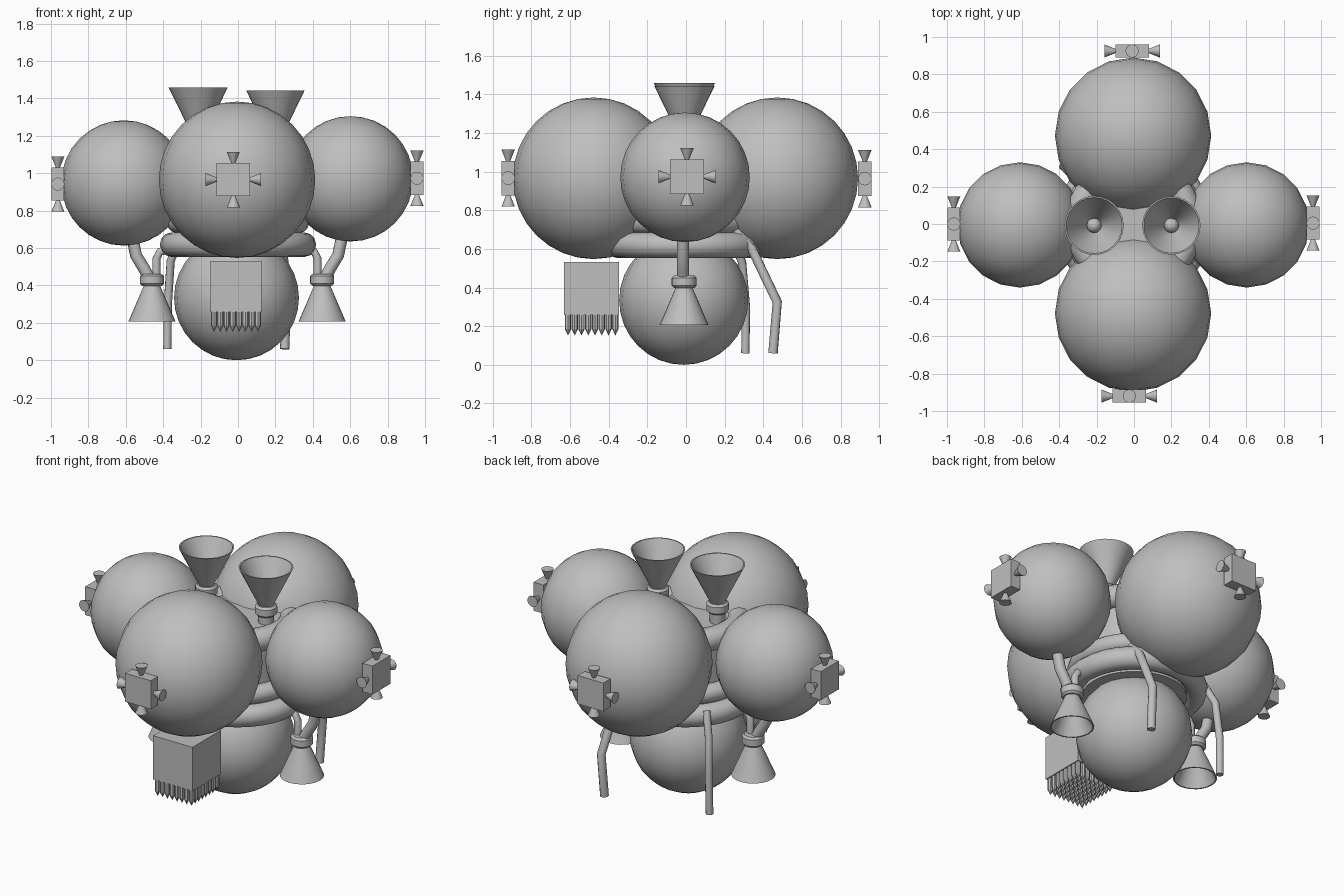
import bpy, bmesh, math
from mathutils import Vector, Matrix

if "Cube" in bpy.data.objects:
    bpy.data.objects.remove(bpy.data.objects["Cube"])

grey = bpy.data.materials.new("hull_grey")
grey.diffuse_color = (0.52, 0.52, 0.52, 1)
grey.use_nodes = True
grey.node_tree.nodes["Principled BSDF"].inputs["Base Color"].default_value = grey.diffuse_color


def finish(name, bm, angle=40):
    """Turn a bmesh into a named, smooth-shaded object."""
    bmesh.ops.recalc_face_normals(bm, faces=bm.faces)
    me = bpy.data.meshes.new(name)
    bm.to_mesh(me)
    bm.free()
    ob = bpy.data.objects.new(name, me)
    bpy.context.collection.objects.link(ob)
    me.materials.append(grey)
    bpy.ops.object.select_all(action='DESELECT')
    ob.select_set(True)
    bpy.context.view_layer.objects.active = ob
    bpy.ops.object.shade_smooth_by_angle(angle=math.radians(angle))
    return ob


def ball(name, loc, r, seg=20, rings=16):
    bm = bmesh.new()
    bmesh.ops.create_uvsphere(bm, u_segments=seg, v_segments=rings, radius=r,
                              matrix=Matrix.Translation(loc))
    return finish(name, bm)


def box(bm, loc, size):
    bmesh.ops.create_cube(bm, size=1, matrix=Matrix.Translation(loc) @ Matrix.Diagonal((*size, 1)))


def lathe(name, loc, profile, seg=24, closed=False):
    """Spin an (r, z) profile around the vertical axis through loc."""
    bm = bmesh.new()
    vs = [bm.verts.new((r, 0, z)) for r, z in profile]
    pairs = list(zip(vs, vs[1:])) + ([(vs[-1], vs[0])] if closed else [])
    edges = [bm.edges.new(p) for p in pairs]
    bmesh.ops.spin(bm, geom=vs + edges, cent=(0, 0, 0), axis=(0, 0, 1),
                   angle=2 * math.pi, steps=seg)
    bmesh.ops.remove_doubles(bm, verts=bm.verts, dist=1e-5)
    bmesh.ops.translate(bm, verts=bm.verts, vec=loc)
    return finish(name, bm)


def ring(name, z, major, minor):
    pts = [(major + minor * math.cos(a * math.pi / 6), minor * math.sin(a * math.pi / 6))
           for a in range(12)]
    return lathe(name, (0, 0, z), pts, 32, True)


def pipe(name, pts, r, sides=10):
    """Round tube with mitred bends along a path."""
    bm = bmesh.new()
    P = [Vector(p) for p in pts]
    loops = []
    for i, p in enumerate(P):
        d = (P[min(i + 1, len(P) - 1)] - P[max(i - 1, 0)]).normalized()
        u = d.cross(Vector((0.1, 1, 0))).normalized()
        v = d.cross(u)
        loops.append([bm.verts.new(p + r * (u * math.cos(t) + v * math.sin(t)))
                      for t in (2 * math.pi * k / sides for k in range(sides))])
    for a, b in zip(loops, loops[1:]):
        for k in range(sides):
            n = (k + 1) % sides
            bm.faces.new((a[k], a[n], b[n], b[k]))
    bm.faces.new(loops[0])
    bm.faces.new(loops[-1])
    return finish(name, bm)


# Spherical tanks
ball("front_tank", (-0.005, -0.478, 0.965), 0.418)
ball("back_tank", (-0.005, 0.472, 0.965), 0.418)
ball("left_tank", (-0.61, -0.005, 0.948), 0.335)
ball("right_tank", (0.602, -0.005, 0.97), 0.335)
ball("bottom_tank", (-0.008, -0.012, 0.334), 0.334)

# Central drum and stacked rings
lathe("core_drum", (0, 0, 0), [(0, 0.56), (0.3, 0.56), (0.3, 1.1), (0, 1.1)], 32)
ring("lower_ring", 0.618, 0.352, 0.066)
ring("middle_ring", 0.735, 0.325, 0.055)
ring("upper_ring", 1.06, 0.3, 0.07)


# Hollow engine bells: collar, flared cone, throat nub and feed pipe
def bell(name, x, y, z0, z1, r1):
    s = 1 if z1 > z0 else -1
    lathe(name, (x, y, 0), [(0, z0), (0.043, z0), (r1, z1), (r1 - 0.008, z1),
                            (0.034, z0 + 0.01 * s), (0, z0 + 0.01 * s)])
    zc = z0 - 0.03 * s
    lathe(name + "_collar", (x, y, zc),
          [(0, -0.032), (0.052, -0.032), (0.064, -0.02), (0.064, 0.02), (0.052, 0.032), (0, 0.032)])
    ball(name + "_throat", (x, y, z0 + 0.02 * s), 0.04, 12, 8)


bell("top_bell_left", -0.213, -0.008, 1.225, 1.457, 0.158)
bell("top_bell_right", 0.2, -0.008, 1.21, 1.442, 0.156)
pipe("top_pipe_left", [(-0.213, -0.008, 1.05), (-0.213, -0.008, 1.18)], 0.045)
pipe("top_pipe_right", [(0.2, -0.008, 1.05), (0.2, -0.008, 1.17)], 0.045)
for side, s, x in (("left", -1, -0.46), ("right", 1, 0.45)):
    bell("lower_bell_" + side, x, -0.01, 0.4, 0.207, 0.126)
    xp = x - s * 0.025
    pipe("feed_pipe_" + side, [(xp, -0.015, 0.44), (xp, -0.015, 0.545),
                               (xp - s * 0.018, -0.015, 0.58), (xp - s * 0.08, -0.015, 0.595)], 0.022)
    pipe("tank_strut_" + side, [(x + s * 0.01, -0.015, 0.43), (x + s * 0.045, -0.015, 0.495),
                                (x + s * 0.085, -0.015, 0.56), (x + s * 0.11, -0.015, 0.68)], 0.032)


# Attitude thruster blocks, each with four small flared nozzles
def thruster_block(name, c, side):
    c = Vector(c)
    across = Vector((0, 1, 0)) if side else Vector((1, 0, 0))
    bm = bmesh.new()
    box(bm, c, (0.068, 0.178, 0.178) if side else (0.178, 0.068, 0.178))
    for d in (across, -across, Vector((0, 0, 1)), Vector((0, 0, -1))):
        rot = d.to_track_quat('Z', 'Y').to_matrix().to_4x4()
        bmesh.ops.create_cone(bm, cap_ends=True, segments=16, radius1=0.01, radius2=0.035,
                              depth=0.062, matrix=Matrix.Translation(c + d * 0.117) @ rot)
    finish(name, bm)


thruster_block("front_thrusters", (-0.025, -0.92, 0.966), False)
thruster_block("back_thrusters", (-0.01, 0.925, 0.963), False)
thruster_block("left_thrusters", (-0.963, 0.0, 0.942), True)
thruster_block("right_thrusters", (0.957, 0.005, 0.973), True)

# Instrument box with a grid of pointed pins below
bm = bmesh.new()
box(bm, (-0.011, -0.488, 0.394), (0.274, 0.284, 0.274))
finish("instrument_box", bm)
bm = bmesh.new()
N = 8
for i in range(N):
    for j in range(N):
        at = Matrix.Translation((-0.011 + 0.0335 * (i - 3.5), -0.488 + 0.035 * (j - 3.5), 0))
        bmesh.ops.create_cone(bm, cap_ends=True, segments=8, radius1=0.0165, radius2=0.0165,
                              depth=0.08, matrix=at @ Matrix.Translation((0, 0, 0.225)))
        bmesh.ops.create_cone(bm, cap_ends=True, segments=8, radius1=0, radius2=0.0165,
                              depth=0.035, matrix=at @ Matrix.Translation((0, 0, 0.1685)))
finish("sensor_pins", bm)

# Jointed arms at the back
pipe("back_arm_right", [(0.23, 0.25, 0.7), (0.24, 0.34, 0.6), (0.257, 0.472, 0.325),
                        (0.25, 0.45, 0.06)], 0.025)
pipe("back_arm_left", [(-0.31, 0.24, 0.66), (-0.36, 0.29, 0.53), (-0.375, 0.31, 0.3),
                       (-0.378, 0.307, 0.06)], 0.022)
